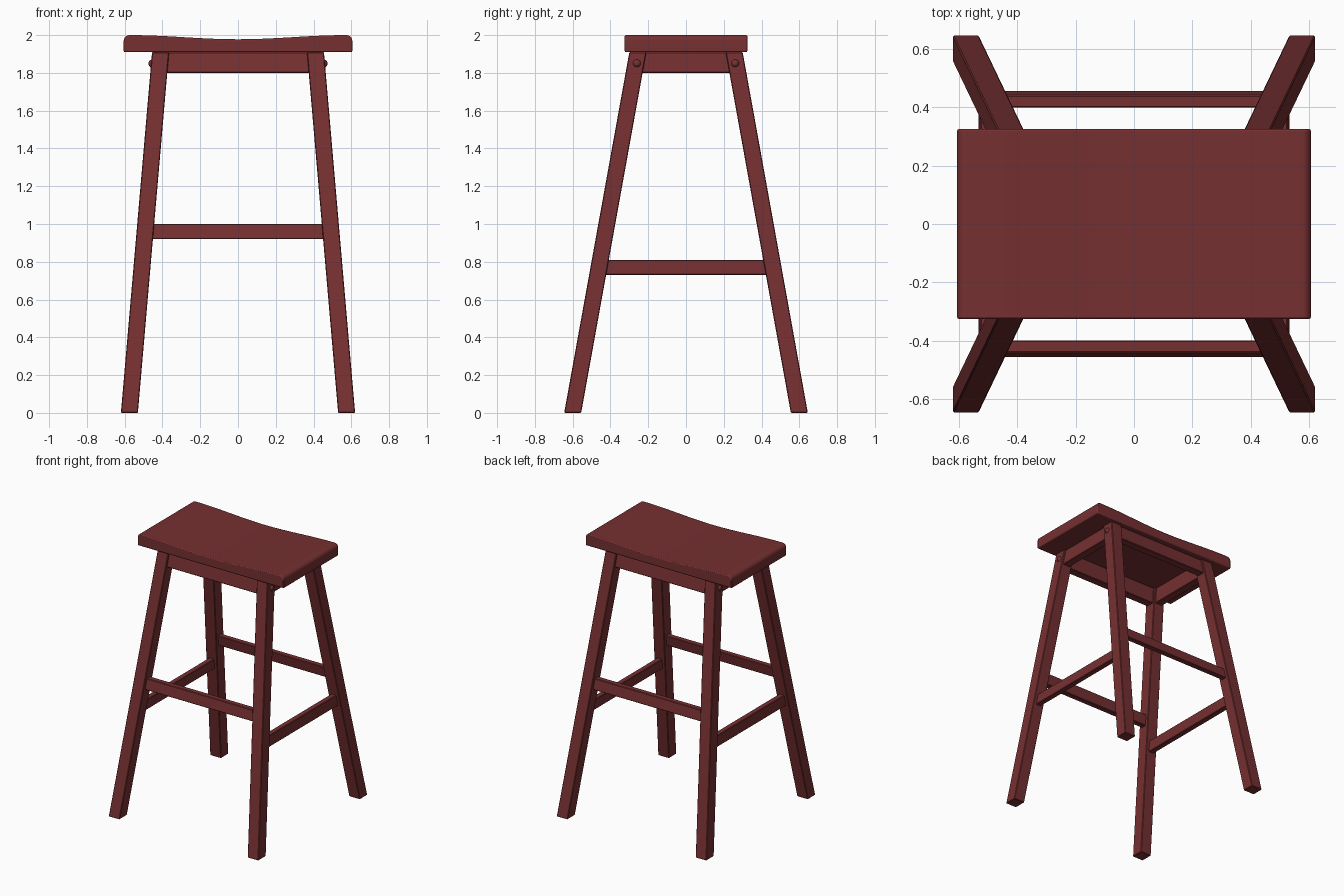
import bpy, bmesh, math

cube = bpy.data.objects.get("Cube")
if cube:
    bpy.data.objects.remove(cube, do_unlink=True)

wood = bpy.data.materials.new("dark red wood")
wood.use_nodes = True
colour = (0.18, 0.029, 0.031, 1)
wood.diffuse_color = colour
bsdf = wood.node_tree.nodes["Principled BSDF"]
bsdf.inputs["Base Color"].default_value = colour
bsdf.inputs["Roughness"].default_value = 0.6

SEAT_BOTTOM = 1.91
LEG_HALF = 0.045


def leg_centre(z):
    """Distance of the leg's centre line from the middle, in x and y."""
    t = z / SEAT_BOTTOM
    return 0.575 - 0.165 * t, 0.60 - 0.345 * t


def finish(name, bm, bevel=0.0, segments=1):
    bmesh.ops.recalc_face_normals(bm, faces=bm.faces)
    mesh = bpy.data.meshes.new(name)
    bm.to_mesh(mesh)
    bm.free()
    mesh.materials.append(wood)
    obj = bpy.data.objects.new(name, mesh)
    bpy.context.collection.objects.link(obj)
    if bevel:
        mod = obj.modifiers.new("Soft edges", "BEVEL")
        mod.width = bevel
        mod.segments = segments
        mod.limit_method = "ANGLE"
        mod.angle_limit = math.radians(50)
        mod.use_clamp_overlap = False
    return obj


def smooth(obj):
    bpy.ops.object.select_all(action="DESELECT")
    obj.select_set(True)
    bpy.context.view_layer.objects.active = obj
    bpy.ops.object.shade_smooth_by_angle(angle=math.radians(35))


def slanted_box(name, z0, z1, rect):
    """Box whose level outline at height z is rect(z) = (x0, x1, y0, y1)."""
    bm = bmesh.new()
    bmesh.ops.create_cube(bm, size=1)
    for v in bm.verts:
        z = z1 if v.co.z > 0 else z0
        x0, x1, y0, y1 = rect(z)
        v.co = (x1 if v.co.x > 0 else x0, y1 if v.co.y > 0 else y0, z)
    return finish(name, bm, bevel=0.004)


def rail(name, z0, z1, half, along_x, side):
    """Rail between two legs, leaning with them and ending inside them."""
    def rect(z):
        cx, cy = leg_centre(z)
        if along_x:
            return -cx, cx, side * cy - half, side * cy + half
        return side * cx - half, side * cx + half, -cy, cy
    slanted_box(name, z0, z1, rect)


# Saddle seat: dished top with rolled ends, extruded front to back
half_x, half_y, roll = 0.605, 0.325, 0.03
flat = half_x - roll
top = []
for i in range(33):
    x = flat * (1 - i / 16)
    top.append((x, 1.989 - 0.011 * math.cos(math.pi * x / flat)))
arc = []
for i in range(6):
    a = math.radians(15 * i)
    arc.append((flat + roll * math.cos(a), 2.0 - roll + roll * math.sin(a)))
profile = [(half_x, SEAT_BOTTOM)] + arc + top
profile += [(-x, z) for x, z in reversed(arc)] + [(-half_x, SEAT_BOTTOM)]
bm = bmesh.new()
face = bm.faces.new([bm.verts.new((x, -half_y, z)) for x, z in profile])
back = bmesh.ops.extrude_face_region(bm, geom=[face])
for v in back["geom"]:
    if isinstance(v, bmesh.types.BMVert):
        v.co.y = half_y
smooth(finish("seat", bm, bevel=0.007, segments=2))

# Splayed legs, each with a round peg cap on its outer side
for sx, x_name in ((1, "left"), (-1, "right")):
    for sy, y_name in ((-1, "front"), (1, "back")):
        def leg_rect(z):
            cx, cy = leg_centre(z)
            return (sx * cx - LEG_HALF, sx * cx + LEG_HALF,
                    sy * cy - LEG_HALF, sy * cy + LEG_HALF)
        slanted_box(f"{y_name}_{x_name}_leg", 0, SEAT_BOTTOM, leg_rect)

        bm = bmesh.new()
        bmesh.ops.create_uvsphere(bm, u_segments=20, v_segments=12, radius=0.022)
        cap = finish(f"{y_name}_{x_name}_peg_cap", bm)
        cap.location = (sx * 0.452, sy * 0.26, 1.85)
        smooth(cap)

# Aprons under the seat and stretchers lower down
for side, x_name, y_name in ((1, "left", "back"), (-1, "right", "front")):
    rail(f"{y_name}_apron", 1.80, SEAT_BOTTOM, 0.03, True, side)
    rail(f"{x_name}_apron", 1.80, SEAT_BOTTOM, 0.03, False, side)
    rail(f"{y_name}_stretcher", 0.92, 1.0, 0.021, True, side)
    rail(f"{x_name}_stretcher", 0.73, 0.81, 0.021, False, side)
